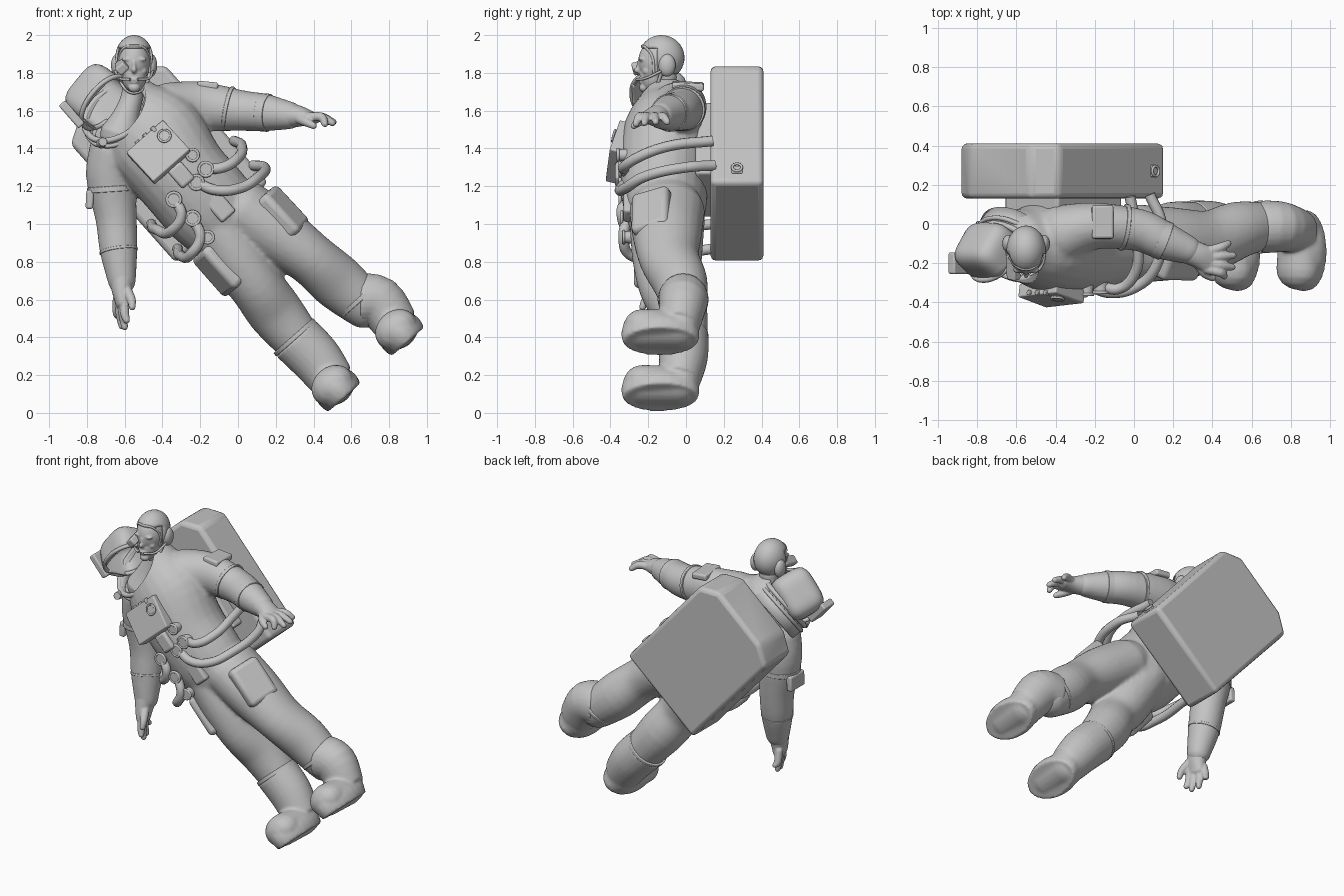
import bpy, bmesh, math
from mathutils import Vector as V, Matrix

if "Cube" in bpy.data.objects:
    bpy.data.objects.remove(bpy.data.objects["Cube"])

grey = bpy.data.materials.new("plain grey")
grey.use_nodes = True
GREY = (0.55, 0.55, 0.55, 1)
grey.diffuse_color = GREY
grey.node_tree.nodes["Principled BSDF"].inputs["Base Color"].default_value = GREY

DOWN = V((.66, 0, -.75))      # body axis, head to feet
SIDE = V((.75, 0, .66))       # across the body, towards its left
FRONT = V((0, -1, 0))


def finish(name, bm, voxel=0, smooth=4, bevel=0, angle=35, thick=0):
    """Turn a bmesh into an object with the shared colour and modifiers."""
    bmesh.ops.recalc_face_normals(bm, faces=bm.faces)
    me = bpy.data.meshes.new(name)
    bm.to_mesh(me)
    bm.free()
    me.materials.append(grey)
    ob = bpy.data.objects.new(name, me)
    bpy.context.collection.objects.link(ob)
    if thick:
        ob.modifiers.new("shell", 'SOLIDIFY').thickness = thick
    if bevel:
        m = ob.modifiers.new("bevel", 'BEVEL')
        m.width, m.segments = bevel, 3
    if voxel:
        m = ob.modifiers.new("merge", 'REMESH')
        m.mode, m.voxel_size, m.use_smooth_shade = 'VOXEL', voxel, True
        m = ob.modifiers.new("soften", 'SMOOTH')
        m.factor, m.iterations = .5, smooth
    else:
        bpy.ops.object.select_all(action='DESELECT')
        bpy.context.view_layer.objects.active = ob
        ob.select_set(True)
        bpy.ops.object.shade_smooth_by_angle(angle=math.radians(angle))
    return ob


def loft(bm, pts, ref=(0, 1, 0), dome=True, n=24):
    """Skin elliptical rings (x, y, z, side radius, depth radius) along a smooth path."""
    P = [(V(p[:3]), V((p[3], p[-1] if len(p) > 4 else p[3]))) for p in pts]
    path = []
    for i in range(len(P) - 1):
        q = [P[max(i - 1, 0)], P[i], P[i + 1], P[min(i + 2, len(P) - 1)]]
        for k in range(4):
            t = k / 4
            path.append([.5 * (2 * b + (c - a) * t + (2 * a - 5 * b + 4 * c - d) * t * t
                               + (3 * b - a - 3 * c + d) * t ** 3)
                         for a, b, c, d in zip(*q)])
    path.append(P[-1])
    if dome:
        for end, nxt in ((0, 1), (-1, -2)):
            c, r = path[end]
            out = (c - path[nxt][0]).normalized() * min(r)
            extra = [(c + out * math.sin(a), r * math.cos(a)) for a in (.4, .8, 1.2, 1.45)]
            path = extra[::-1] + path if end == 0 else path + extra
    rings = []
    for i, (c, r) in enumerate(path):
        t = (path[min(i + 1, len(path) - 1)][0] - path[max(i - 1, 0)][0]).normalized()
        b = (V(ref) - t * V(ref).dot(t)).normalized()
        a = t.cross(b)
        rings.append([bm.verts.new(c + a * r.x * math.cos(w) + b * r.y * math.sin(w))
                      for w in (2 * math.pi * k / n for k in range(n))])
    for r0, r1 in zip(rings, rings[1:]):
        for k in range(n):
            bm.faces.new((r0[k], r0[k - 1], r1[k - 1], r1[k]))
    bm.faces.new(rings[0])
    bm.faces.new(rings[-1])


def ball(bm, loc, size):
    bmesh.ops.create_uvsphere(bm, u_segments=32, v_segments=20, radius=1,
                              matrix=Matrix.LocRotScale(V(loc), None, V(size)))


def frame(loc, normal, along=DOWN):
    """Matrix whose z is the normal and whose y runs along the given direction."""
    z = V(normal).normalized()
    y = (V(along) - z * V(along).dot(z)).normalized()
    m = Matrix((y.cross(z), y, z)).transposed().to_4x4()
    m.translation = V(loc)
    return m


def box(name, loc, size, normal, along=DOWN, bevel=.015):
    bm = bmesh.new()
    bmesh.ops.create_cube(bm, size=1, matrix=frame(loc, normal, along) @ Matrix.Diagonal((*size, 1)))
    return finish(name, bm, bevel=bevel)


def disc(name, loc, normal, radius, depth):
    bm = bmesh.new()
    bmesh.ops.create_cone(bm, cap_ends=True, segments=24, radius1=radius, radius2=radius * .9,
                          depth=depth, matrix=frame(loc, normal, (.3, .2, .9)))
    return finish(name, bm, bevel=.003)


def tube(name, pts, radius, cyclic=False):
    cu = bpy.data.curves.new(name, 'CURVE')
    cu.dimensions, cu.bevel_depth, cu.bevel_resolution = '3D', radius, 4
    sp = cu.splines.new('BEZIER')
    sp.bezier_points.add(len(pts) - 1)
    for bp, p in zip(sp.bezier_points, pts):
        bp.co = p
        bp.handle_left_type = bp.handle_right_type = 'AUTO'
    sp.use_cyclic_u = cyclic
    cu.use_fill_caps = True
    cu.materials.append(grey)
    bpy.context.collection.objects.link(bpy.data.objects.new(name, cu))


def ring(name, loc, normal, R, r):
    m = frame(loc, normal, (.3, .2, .9))
    tube(name, [m @ V((R * math.cos(a), R * math.sin(a), 0))
                for a in (math.pi * k / 6 for k in range(12))], r, True)


def part(name, *lofts, voxel=.012, **kw):
    bm = bmesh.new()
    for l in lofts:
        loft(bm, l)
    return finish(name, bm, voxel=voxel, **kw)


# Suit: torso, sleeves and trousers merged into one soft skin
torso = [(-.57, -.1, 1.58, .21, .18), (-.45, -.11, 1.46, .275, .23), (-.3, -.12, 1.26, .25, .235),
         (-.16, -.11, 1.1, .25, .22), (-.07, -.1, 1.0, .23, .19)]
right_leg = [(-.13, -.1, 1.02, .16, .2), (0, -.1, .82, .165, .185), (.1, -.09, .67, .145, .16),
             (.2, -.03, .53, .147, .145), (.33, -.01, .37, .125, .12)]
left_leg = [(.02, -.1, 1.07, .17, .2), (.2, -.1, .95, .165, .185), (.38, -.09, .82, .14, .16),
            (.53, -.03, .69, .147, .145), (.67, -.01, .57, .125, .12)]
left_arm = [(-.36, -.05, 1.6, .15), (-.2, -.01, 1.62, .135, .12), (.02, -.03, 1.6, .108),
            (.14, -.08, 1.59, .1), (.27, -.13, 1.575, .075)]
right_arm = [(-.64, -.07, 1.38, .15), (-.67, -.06, 1.25, .135), (-.645, -.06, 1.03, .11),
             (-.632, -.08, .86, .1), (-.615, -.11, .7, .075)]
suit = part("suit", torso, right_leg, left_leg, left_arm, right_arm, smooth=8)

# Funnel-shaped hollow for the neck opening
N = V((-.45, -.65, .6)).normalized()
C = V((-.645, -.14, 1.59))
bm = bmesh.new()
bmesh.ops.create_cone(bm, cap_ends=True, segments=48, radius1=.12, radius2=.29, depth=.38,
                      matrix=frame(C + N * .06, N))
cutter = finish("neck_cutter", bm)
cutter.hide_render = True
cutter.hide_set(True)
cut = suit.modifiers.new("neck opening", 'BOOLEAN')
cut.operation, cut.object = 'DIFFERENCE', cutter

# Boots: stout shaft, rounded foot and oval sole in one
for side, o, top in (("right", V((0, 0, 0)), (.3, -.015, .4, .14, .135)),
                     ("left", V((.337, 0, .296)), (.645, -.015, .6, .138, .135))):
    def moved(pts):
        return [(*(V(p[:3]) + o), *p[3:]) for p in pts]
    bm = bmesh.new()
    loft(bm, [top] + moved([(.41, -.015, .29, .137, .13), (.5, -.035, .17, .12, .11)]), dome=False)
    loft(bm, moved([(.51, -.03, .145, .11, .1), (.505, -.12, .145, .115, .1),
                    (.5, -.235, .145, .12, .1)]), ref=DOWN)
    loft(bm, moved([(.5, -.13, .15, .118, .2), (.53, -.135, .118, .125, .208),
                    (.562, -.135, .082, .115, .198)]), dome=False)
    finish(side + "_boot", bm, voxel=.01, smooth=6)
    boot_seam = bmesh.new()
    t = V(top[:3])
    loft(boot_seam, [(*(t - DOWN * .012), *top[3:]), (*(t + DOWN * .012), *top[3:])], dome=False)
    finish(side + "_boot_seam", boot_seam, bevel=.006)

# Hands: palm, thumb and four fingers merged
part("left_hand", [(.25, -.125, 1.575, .068), (.33, -.16, 1.57, .055, .065), (.4, -.19, 1.56, .03, .07)],
     *[[(.37, y0, 1.565, .024), (.44, (y0 + y1) / 2, 1.567, .024), (x, y1, z, .018)] for y0, y1, x, z in
       ((-.14, -.1, .48, 1.54), (-.17, -.16, .505, 1.54), (-.2, -.22, .5, 1.535), (-.23, -.265, .46, 1.53))],
     [(.32, -.19, 1.56, .028), (.36, -.25, 1.54, .024), (.4, -.275, 1.52, .018)], voxel=.006)
part("right_hand", [(-.615, -.11, .73, .07), (-.615, -.13, .65, .055, .065), (-.615, -.14, .58, .035, .065)],
     *[[(x, y0, .6, .024), (x, (y0 + y1) / 2, .53, .024), (x + .01, y1, z, .018)] for x, y0, y1, z in
       ((-.64, -.09, -.06, .51), (-.625, -.12, -.11, .46), (-.61, -.15, -.16, .455), (-.6, -.175, -.2, .49))],
     [(-.59, -.16, .65, .028), (-.565, -.21, .6, .024), (-.56, -.23, .56, .018)], voxel=.006)


# Seam bands around sleeves
def band(name, a, b, r):
    bm = bmesh.new()
    loft(bm, [(*a, r), (*b, r)], dome=False)
    finish(name, bm, bevel=.004)


band("left_cuff", (.12, -.072, 1.592), (.165, -.09, 1.588), .101)
band("left_sleeve_seam", (-.06, -.015, 1.612), (-.04, -.018, 1.608), .12)
band("right_cuff", (-.633, -.079, .865), (-.631, -.082, .85), .102)
band("right_sleeve_seam", (-.668, -.06, 1.2), (-.666, -.06, 1.17), .132)

# Backpack: rectangle with two clipped corners, extruded front to back
bm = bmesh.new()
outline = [(.16, 1.22), (-.38, 1.835), (-.53, 1.835), (-.84, 1.56), (-.885, 1.42), (-.33, .795)]
face = bm.faces.new([bm.verts.new((x, .13, z)) for x, z in outline])
new = bmesh.ops.extrude_face_region(bm, geom=[face])["geom"]
bmesh.ops.translate(bm, verts=[v for v in new if isinstance(v, bmesh.types.BMVert)], vec=(0, .28, 0))
finish("backpack", bm, bevel=.028)
box("backpack_latch", (.1, .27, 1.285), (.06, .05, .02), SIDE, bevel=.006)
ring("backpack_latch_ring", (.11, .27, 1.3), SIDE, .025, .007)
box("harness_plate", (-.36, .1, 1.34), (.36, .5, .1), FRONT)

# Neck collar, ring and the opened boxy helmet
bm = bmesh.new()
bmesh.ops.create_cone(bm, segments=40, radius1=.21, radius2=.185, depth=.11, matrix=frame(C - N * .05, N))
finish("collar", bm, thick=.015)
ring("neck_ring", C, N, .187, .016)
ring("neck_ring_lower", C - N * .035, N, .196, .012)

helmet = frame((-.725, -.155, 1.66), (.6, -.55, -.5), (.6, 0, .75))
bm = bmesh.new()
bmesh.ops.create_uvsphere(bm, u_segments=40, v_segments=24, radius=1)
for v in bm.verts:
    v.co /= sum(c ** 4 for c in v.co) ** .25
bmesh.ops.delete(bm, geom=[v for v in bm.verts if v.co.z > .3], context='VERTS')
bmesh.ops.transform(bm, verts=bm.verts, matrix=helmet @ Matrix.Diagonal((.13, .15, .15, 1)))
finish("helmet_shell", bm, thick=.012)
tube("helmet_rim", [helmet @ V((.14 * math.cos(a), .165 * math.sin(a), .03))
                    for a in (math.pi * k / 6 for k in range(12))], .013, True)
box("helmet_lamp_upper", (-.615, -.22, 1.835), (.06, .13, .05), (-.7, -.2, .7), (.7, 0, -.75), .01)
box("helmet_lamp_lower", (-.88, -.2, 1.58), (.11, .16, .045), (-.75, 0, -.65), (.65, 0, -.75), .01)
for p in ((-.475, -.21, 1.64), (-.72, -.26, 1.43), (-.53, -.28, 1.47)):
    disc("collar_valve", p, (.2, -.9, .2), .026, .05)

# Head: face and neck, with a snug cap over it
bm = bmesh.new()
for loc, size in [((-.55, -.145, 1.86), (.088, .108, .12)), ((-.55, -.175, 1.785), (.066, .07, .09)),
                  ((-.55, -.222, 1.722), (.032, .026, .026)), ((-.55, -.25, 1.815), (.014, .027, .018)),
                  ((-.55, -.241, 1.84), (.01, .022, .035)), ((-.55, -.236, 1.765), (.03, .017, .008)),
                  ((-.55, -.234, 1.75), (.025, .016, .008))]:
    ball(bm, loc, size)
for s in (-1, 1):
    ball(bm, (-.55 + s * .035, -.235, 1.872), (.032, .016, .011))
    ball(bm, (-.55 + s * .045, -.205, 1.81), (.024, .025, .024))
loft(bm, [(-.55, -.11, 1.78, .062), (-.56, -.11, 1.68, .058), (-.59, -.12, 1.58, .07), (-.62, -.12, 1.48, .11)])
finish("head", bm, voxel=.006, smooth=3)
bm = bmesh.new()
ball(bm, (-.55, -.13, 1.88), (.1, .122, .12))
bmesh.ops.delete(bm, geom=[v for v in bm.verts if v.co.y < -.165 and v.co.z < 1.93 or v.co.z < 1.79],
                 context='VERTS')
finish("cap", bm, thick=.012, angle=60)
tube("cap_brow_edge", [(-.632, -.17, 1.8), (-.628, -.18, 1.89), (-.6, -.215, 1.935), (-.55, -.232, 1.942),
                       (-.5, -.215, 1.935), (-.472, -.18, 1.89), (-.468, -.17, 1.8)], .007)
tube("chin_strap", [(-.635, -.13, 1.8), (-.6, -.16, 1.72), (-.55, -.18, 1.695), (-.5, -.16, 1.72),
                    (-.465, -.13, 1.8)], .009)
for s in (-1, 1):
    bm = bmesh.new()
    ball(bm, (-.55 + s * .09, -.1, 1.84), (.032, .045, .06))
    finish("ear_cup", bm, angle=60)
    tube("microphone_boom", [(-.55 + s * .1, -.13, 1.81), (-.55 + s * .075, -.22, 1.77),
                             (-.55 + s * .02, -.262, 1.765)], .007)

# Chest control box with knob and buttons
CN = V((-.1, -.95, .24))
box("chest_box", (-.42, -.355, 1.38), (.26, .22, .07), CN, DOWN, .008)
disc("chest_knob", (-.39, -.375, 1.465), CN, .035, .02)
ring("chest_knob_ring", (-.39, -.382, 1.467), CN, .032, .006)
for k in (-1, 0, 1):
    disc("chest_button", V((-.488, -.35, 1.465)) + SIDE * .055 * k, -DOWN, .014, .03)
box("chest_connector", (-.3, -.35, 1.26), (.09, .12, .05), FRONT)

# Hoses from the belly to the backpack, each with a fitting
hoses = [[(-.17, -.32, 1.29), (-.08, -.33, 1.3), (0, -.26, 1.35), (.02, -.1, 1.41), (-.02, .14, 1.44)],
         [(-.22, -.32, 1.22), (-.12, -.35, 1.18), (.01, -.32, 1.19), (.11, -.22, 1.25), (.14, 0, 1.3), (.08, .15, 1.31)],
         [(-.34, -.32, 1.13), (-.3, -.34, 1.05), (-.36, -.29, .96), (-.43, -.15, .97), (-.46, .15, 1.0)],
         [(-.24, -.31, 1.03), (-.2, -.33, .93), (-.25, -.3, .84), (-.3, -.15, .83), (-.32, .15, .87)]]
for h in hoses:
    tube("hose", h, .028)
    disc("hose_fitting", h[0], FRONT, .04, .07)
    ring("hose_collar", V(h[0]) + FRONT * .03, FRONT, .036, .008)
for p in ((-.24, -.33, 1.365), (-.16, -.3, .93)):
    disc("spare_valve", p, FRONT, .034, .07)
    ring("spare_valve_ring", V(p) + FRONT * .03, FRONT, .03, .008)

# Pockets and flaps
box("left_thigh_pocket", (.235, -.18, 1.06), (.21, .27, .1), (.66, -.4, .62), DOWN, .03)
box("right_thigh_pocket", (-.1, -.17, .76), (.21, .27, .1), (-.66, -.4, -.58), DOWN, .03)
box("belly_flap", (-.12, -.3, 1.12), (.1, .22, .06), FRONT, DOWN, .015)
box("left_sleeve_pocket", (-.16, .01, 1.73), (.11, .17, .04), (.1, .05, 1), (0, 1, 0), .012)
box("right_sleeve_pocket", (-.785, -.06, 1.13), (.15, .1, .04), (-1, 0, .05), (0, 0, 1), .012)
